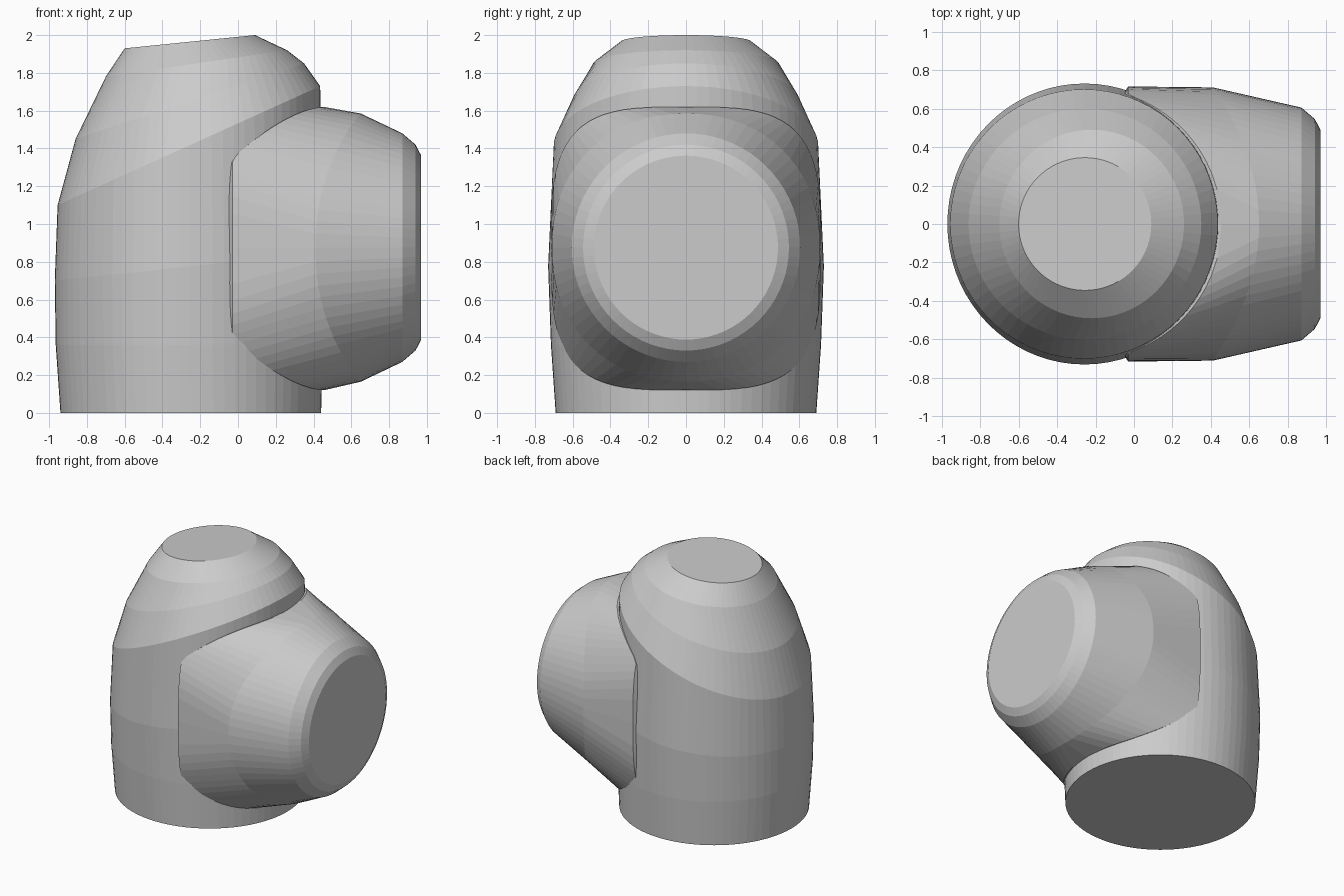
import bpy, bmesh, math

if "Cube" in bpy.data.objects:
    bpy.data.objects.remove(bpy.data.objects["Cube"])

N = 72


def loft(name, rings):
    """Skin a stack of equal-length rings and cap both ends."""
    bm = bmesh.new()
    loops = [[bm.verts.new(p) for p in ring] for ring in rings]
    for a, b in zip(loops, loops[1:]):
        for i in range(N):
            j = (i + 1) % N
            bm.faces.new((a[i], a[j], b[j], b[i]))
    bm.faces.new(loops[0])
    bm.faces.new(loops[-1])
    bmesh.ops.recalc_face_normals(bm, faces=bm.faces)
    me = bpy.data.meshes.new(name)
    bm.to_mesh(me)
    bm.free()
    ob = bpy.data.objects.new(name, me)
    bpy.context.collection.objects.link(ob)
    return ob


def tilted_ring(xl, zl, xr, zr, ry):
    """Ellipse spanning a left and a right point, half depth ry."""
    ring = []
    for i in range(N):
        a = math.tau * i / N
        t = (math.cos(a) + 1) / 2
        ring.append((xl + (xr - xl) * t, ry * math.sin(a), zl + (zr - zl) * t))
    return ring


def side_ring(ry, rz, power, zc, x_of_y):
    """Superellipse facing +x whose x position depends on y."""
    ring = []
    for i in range(N):
        a = math.tau * i / N
        c, s = math.cos(a), math.sin(a)
        y = ry * math.copysign(abs(c) ** (2 / power), c)
        z = rz * math.copysign(abs(s) ** (2 / power), s)
        ring.append((x_of_y(y), y, zc + z))
    return ring


def seam_x(y):
    return max(-0.03, -0.25 + math.sqrt(max(0, 0.705 ** 2 - y * y)))


# Upright body with tilted shoulder rings
body = loft("pipe_body", [tilted_ring(*r) for r in (
    (-0.94, 0, 0.44, 0, 0.69),
    (-0.965, 0.36, 0.45, 0.36, 0.715),
    (-0.97, 0.70, 0.455, 0.85, 0.73),
    (-0.955, 1.10, 0.435, 1.73, 0.70),
    (-0.86, 1.45, 0.35, 1.85, 0.60),
    (-0.70, 1.78, 0.26, 1.92, 0.49),
    (-0.60, 1.93, 0.09, 2.00, 0.345),
)])

# Side branch, root hidden inside the body
branch = loft("side_branch", [
    side_ring(0.45, 0.5, 3, 0.87, lambda y: -0.2),
    side_ring(0.715, 0.75, 3.5, 0.87, seam_x),
    side_ring(0.71, 0.71, 2.15, 0.875, lambda y: 0.65 - 0.24 * (y / 0.71) ** 2),
    side_ring(0.605, 0.605, 2, 0.875, lambda y: 0.87),
    side_ring(0.545, 0.545, 2, 0.875, lambda y: 0.94),
    side_ring(0.487, 0.487, 2, 0.875, lambda y: 0.97),
])

# Fuse the branch into the body
mod = body.modifiers.new("join_branch", 'BOOLEAN')
mod.operation = 'UNION'
mod.solver = 'EXACT'
mod.object = branch
bpy.context.view_layer.objects.active = body
body.select_set(True)
bpy.ops.object.modifier_apply(modifier=mod.name)
bpy.data.objects.remove(branch, do_unlink=True)
